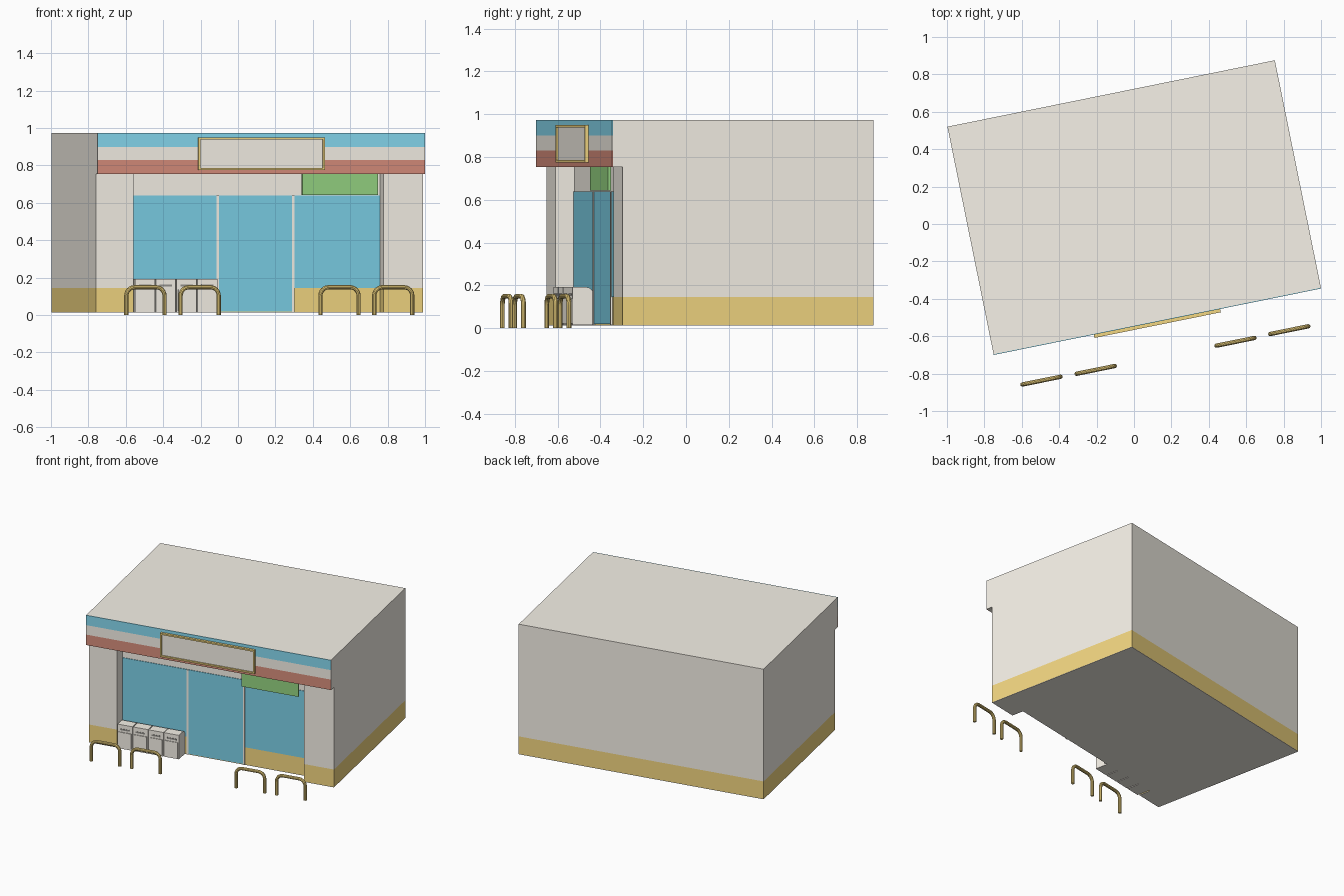
import bpy, bmesh, math
from mathutils import Matrix

if "Cube" in bpy.data.objects:
    bpy.data.objects.remove(bpy.data.objects["Cube"])

# Local frame: u runs along the shop front, d runs back from it, z is up
ANGLE = math.atan2(0.355, 1.75)
FRAME = Matrix.Translation((-0.75, -0.70, 0)) @ Matrix.Rotation(ANGLE, 4, 'Z')
W, D = 1.786, 1.245


def material(name, rgb):
    m = bpy.data.materials.new(name)
    m.diffuse_color = (*rgb, 1)
    m.use_nodes = True
    m.node_tree.nodes["Principled BSDF"].inputs["Base Color"].default_value = m.diffuse_color
    return m


CREAM = material("cream", (0.93, 0.89, 0.81))
YELLOW = material("yellow", (0.90, 0.68, 0.22))
BLUE = material("blue", (0.20, 0.63, 0.80))
SKY = material("sky_blue", (0.24, 0.70, 0.88))
RED = material("red", (0.68, 0.27, 0.20))
GREEN = material("green", (0.30, 0.66, 0.22))
DARK = material("dark", (0.30, 0.29, 0.27))


def finish(name, bm, mat):
    bmesh.ops.recalc_face_normals(bm, faces=bm.faces)
    bm.transform(FRAME)
    me = bpy.data.meshes.new(name)
    bm.to_mesh(me)
    bm.free()
    me.materials.append(mat)
    ob = bpy.data.objects.new(name, me)
    bpy.context.collection.objects.link(ob)
    return ob


def prism(name, pts, z0, z1, mat, bottom=True, top=True):
    """Extrude a plan outline between two heights."""
    bm = bmesh.new()
    lo = [bm.verts.new((u, d, z0)) for u, d in pts]
    hi = [bm.verts.new((u, d, z1)) for u, d in pts]
    n = len(pts)
    for i in range(n):
        j = (i + 1) % n
        bm.faces.new((lo[i], lo[j], hi[j], hi[i]))
    if bottom:
        bm.faces.new(lo[::-1])
    if top:
        bm.faces.new(hi)
    return finish(name, bm, mat)


def box(name, u0, u1, d0, d1, z0, z1, mat):
    return prism(name, [(u0, d0), (u1, d0), (u1, d1), (u0, d1)], z0, z1, mat)


# Main walls: yellow plinth and cream wall share a plan with a recessed shop front
L, R, WALL, GLASS = 0.205, 1.568, 0.05, 0.14
plan = [(0, WALL), (L, WALL), (L, GLASS), (R, GLASS), (R, WALL),
        (W, WALL), (W, D), (0, D)]
prism("floor_underside", plan, 0.013, 0.016, CREAM, top=False)
prism("plinth", plan, 0.016, 0.145, YELLOW, bottom=False, top=False)
prism("walls", plan, 0.145, 0.755, CREAM, bottom=False, top=False)

# Flat roof block overhanging the front, with the soffit of the overhang
F = 0.004
prism("roof_block", [(0, F), (W, F), (W, D), (0, D)], 0.755, 0.973, CREAM, bottom=False)
prism("soffit", [(0, F), (W, F), (W, WALL), (R, WALL), (R, GLASS),
                 (L, GLASS), (L, WALL), (0, WALL)], 0.753, 0.755, CREAM)

# Stripes across the fascia
box("fascia_blue_stripe", 0, W, 0, F, 0.90, 0.973, SKY)
box("fascia_middle_stripe", 0, W, 0, F, 0.83, 0.90, CREAM)
box("fascia_red_stripe", 0, W, 0, F, 0.753, 0.83, RED)

# Glazing and thin posts between the panes
d0, d1 = GLASS - 0.004, GLASS + 0.004
box("left_window", L, 0.678, d0, d1, 0.145, 0.64, BLUE)
box("door_glass", 0.686, 1.088, d0, d1, 0.02, 0.64, BLUE)
box("right_window", 1.098, R, d0, d1, 0.145, 0.64, BLUE)
for u in (0.682, 1.093):
    box("door_post", u - 0.006, u + 0.006, d0 - 0.004, d1, 0.015, 0.64, CREAM)

# Green panel hung below the roof
box("green_panel", 1.122, 1.535, 0.03, 0.045, 0.643, 0.753, GREEN)

# Blank sign with a yellow frame
s0, s1, z0, z1, t = 0.546, 1.235, 0.775, 0.95, 0.011
box("sign_panel", s0 + t, s1 - t, -0.009, 0.0, z0 + t, z1 - t, CREAM)
for za, zb in ((z0, z0 + t), (z1 - t, z1)):
    box("sign_frame_rail", s0, s1, -0.018, 0.0, za, zb, YELLOW)
for ua, ub in ((s0, s0 + t), (s1 - t, s1)):
    box("sign_frame_side", ua, ub, -0.018, 0.0, z0 + t, z1 - t, YELLOW)


# Row of bins: side profile with rounded top back corner, extruded along u
def bin_unit(u0, u1):
    prof = [(0.04, 0.015), (0.04, 0.192)]
    prof += [(0.105 + 0.033 * math.sin(a), 0.159 + 0.033 * math.cos(a))
             for a in [math.radians(18 * k) for k in range(6)]]
    prof += [(0.138, 0.015)]
    bm = bmesh.new()
    f = bm.faces.new([bm.verts.new((u0, d, z)) for d, z in prof])
    r = bmesh.ops.extrude_face_region(bm, geom=[f])
    bmesh.ops.translate(bm, vec=(u1 - u0, 0, 0),
                        verts=[g for g in r["geom"] if isinstance(g, bmesh.types.BMVert)])
    finish("bin", bm, CREAM)
    box("bin_slot", u0 + 0.02, u1 - 0.02, 0.038, 0.042, 0.152, 0.163, DARK)
    box("bin_door", u0 + 0.008, u1 - 0.008, 0.035, 0.041, 0.022, 0.138, CREAM)


for i in range(4):
    u = 0.212 + i * 0.1135
    bin_unit(u, u + 0.108)


# Bent-tube hoops in front of the shop
def hoop(x, y, half=0.104, top=0.149, r=0.045):
    pts = [(-half, 0.0)]
    for cx, start in ((-half + r, 180), (half - r, 90)):
        for k in range(7):
            a = math.radians(start - 15 * k)
            pts.append((cx + r * math.cos(a), top - r + r * math.sin(a)))
    pts.append((half, 0.0))
    cu = bpy.data.curves.new("hoop_barrier", 'CURVE')
    cu.dimensions = '3D'
    cu.bevel_depth = 0.0115
    cu.bevel_resolution = 3
    cu.use_fill_caps = True
    sp = cu.splines.new('POLY')
    sp.points.add(len(pts) - 1)
    for p, (u, z) in zip(sp.points, pts):
        p.co = (x + u * math.cos(ANGLE), y + u * math.sin(ANGLE), z, 1)
    cu.materials.append(YELLOW)
    ob = bpy.data.objects.new("hoop_barrier", cu)
    bpy.context.collection.objects.link(ob)
    bpy.ops.object.select_all(action='DESELECT')
    ob.select_set(True)
    bpy.context.view_layer.objects.active = ob
    bpy.ops.object.convert(target='MESH')
    bpy.ops.object.shade_smooth_by_angle()


for x, y in ((-0.495, -0.8375), (-0.205, -0.78), (0.5425, -0.63), (0.83, -0.5675)):
    hoop(x, y)
